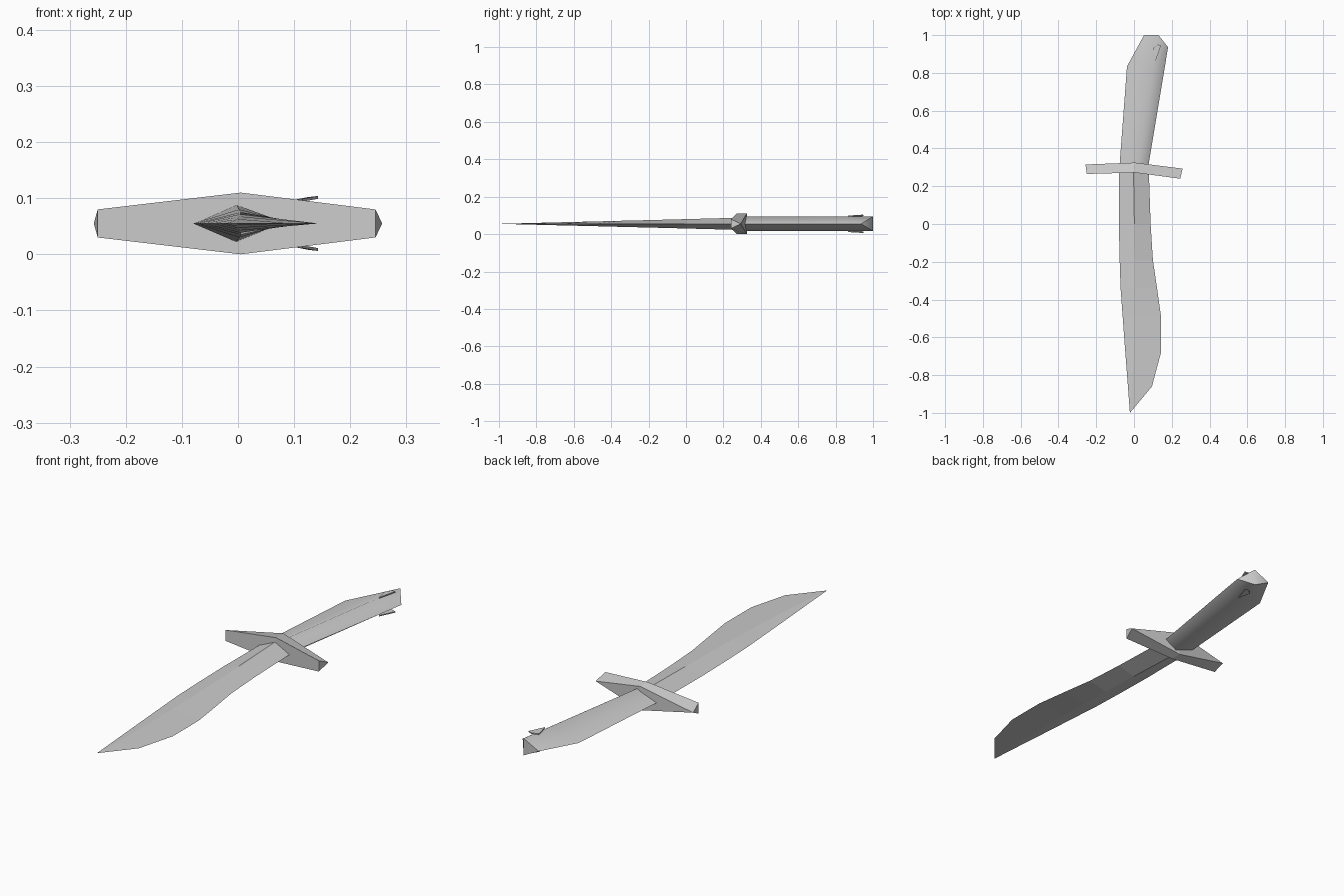
import bpy, bmesh, math

cube = bpy.data.objects.get("Cube")
if cube:
    bpy.data.objects.remove(cube)

ZC = 0.055  # height of the knife's middle plane

grey = bpy.data.materials.new("steel_grey")
grey.use_nodes = True
grey.diffuse_color = (0.6, 0.6, 0.6, 1)
grey.node_tree.nodes["Principled BSDF"].inputs["Base Color"].default_value = (0.6, 0.6, 0.6, 1)


def finish(name, bm, smooth=None):
    bmesh.ops.remove_doubles(bm, verts=bm.verts, dist=0.0004)
    bmesh.ops.recalc_face_normals(bm, faces=bm.faces)
    mesh = bpy.data.meshes.new(name)
    bm.to_mesh(mesh)
    bm.free()
    mesh.materials.append(grey)
    ob = bpy.data.objects.new(name, mesh)
    bpy.context.collection.objects.link(ob)
    if smooth:
        bpy.ops.object.select_all(action='DESELECT')
        ob.select_set(True)
        bpy.context.view_layer.objects.active = ob
        bpy.ops.object.shade_smooth_by_angle(angle=math.radians(smooth))
    return ob


def diamond_loft(name, stations, smooth=None):
    """Diamond sections: left edge, ridge, right edge (each x, y) and ridge half height."""
    bm = bmesh.new()
    rings = []
    for left, ridge, right, h in stations:
        rings.append([bm.verts.new(p) for p in (
            (*left, ZC), (*ridge, ZC + h), (*right, ZC), (*ridge, ZC - h))])
    for a, b in zip(rings, rings[1:]):
        for i in range(4):
            j = (i + 1) % 4
            bm.faces.new((a[i], a[j], b[j], b[i]))
    # End caps fold along the vertical line between the two ridges
    for left, top, right, bottom in (rings[0], rings[-1]):
        bm.faces.new((left, top, bottom))
        bm.faces.new((top, right, bottom))
    return finish(name, bm, smooth)


# Blade: y, left x, ridge x, right x, half height
blade = [(0.30, -0.078, -0.003, 0.078, 0.033),
         (0.00, -0.080, 0.002, 0.088, 0.025),
         (-0.19, -0.076, 0.005, 0.100, 0.020),
         (-0.34, -0.071, 0.004, 0.122, 0.0165),
         (-0.49, -0.060, 0.003, 0.143, 0.0125),
         (-0.68, -0.046, -0.002, 0.143, 0.008),
         (-0.86, -0.032, -0.010, 0.095, 0.0035),
         (-1.00, -0.022, -0.0218, -0.0216, 0.0001)]
diamond_loft("blade", [((l, y), (m, y), (r, y), h) for y, l, m, r, h in blade])

# Handle with a slanted butt
diamond_loft("handle", [
    ((-0.078, 0.29), (0.020, 0.29), (0.073, 0.29), 0.039),
    ((-0.037, 0.835), (0.105, 0.835), (0.164, 0.835), 0.039),
    ((0.053, 1.0), (0.130, 1.0), (0.180, 0.936), 0.039)], smooth=65)

# Guard: rectangular middle, tapering to wedge-shaped ends
bm = bmesh.new()
sections = []
for x_front, y_front, h_front, x_back, y_back, h_back in (
        (-0.25, 0.265, 0.025, -0.257, 0.315, 0.0),
        (0.005, 0.272, 0.055, 0.005, 0.325, 0.055),
        (0.245, 0.24, 0.025, 0.257, 0.293, 0.0)):
    sections.append([bm.verts.new(p) for p in (
        (x_front, y_front, ZC - h_front), (x_front, y_front, ZC + h_front),
        (x_back, y_back, ZC + h_back), (x_back, y_back, ZC - h_back))])
for a, b in zip(sections, sections[1:]):
    for i in range(4):
        j = (i + 1) % 4
        bm.faces.new((a[i], a[j], b[j], b[i]))
bm.faces.new(sections[0])
bm.faces.new(sections[-1])
finish("guard", bm)

# Small tilted plates on both sides of the butt
for name, side in (("upper_butt_plate", 1), ("lower_butt_plate", -1)):
    bm = bmesh.new()
    outline = ((0.115, 0.865, 0.044), (0.143, 0.945, 0.049), (0.125, 0.95, 0.047), (0.10, 0.93, 0.042))
    layers = [[bm.verts.new((x, y, ZC + side * (d - t))) for x, y, d in outline] for t in (0, 0.005)]
    for loop in layers:
        bm.faces.new(loop)
    for i in range(4):
        j = (i + 1) % 4
        bm.faces.new((layers[0][i], layers[0][j], layers[1][j], layers[1][i]))
    finish(name, bm)
